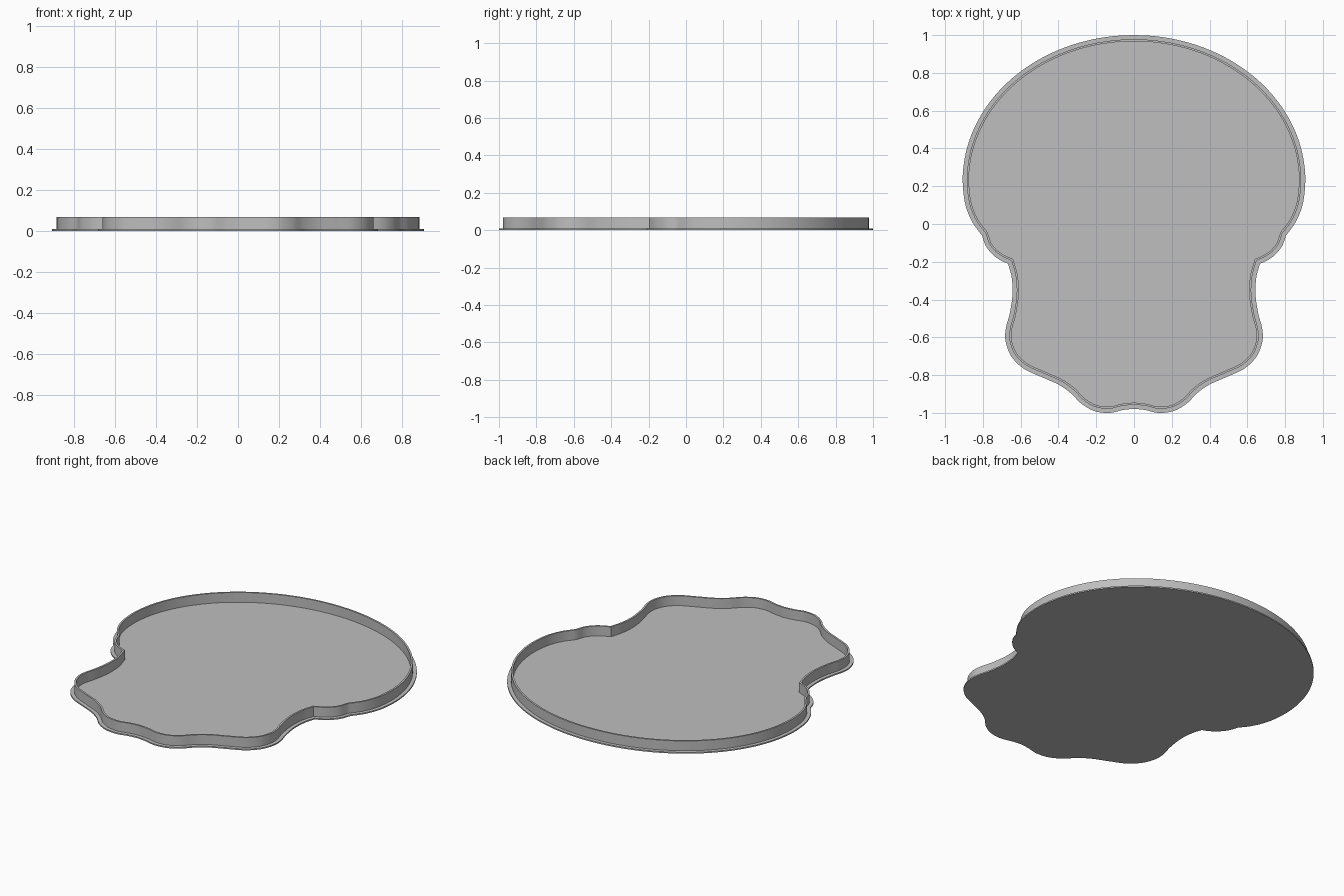
import bpy, bmesh, math
from mathutils import Vector

if "Cube" in bpy.data.objects:
    bpy.data.objects.remove(bpy.data.objects["Cube"], do_unlink=True)

grey = bpy.data.materials.new("light_grey")
grey.use_nodes = True
tone = (0.52, 0.52, 0.52, 1)
grey.diffuse_color = tone
grey.node_tree.nodes["Principled BSDF"].inputs["Base Color"].default_value = tone

PLATE_TOP, RIM_TOP = 0.008, 0.068
RIM_OUT, RIM_IN = 0.022, 0.033


def smooth_run(points, steps=6):
    """Catmull-Rom samples through the points, without the last one."""
    p = [Vector(q) for q in points]
    p = [2 * p[0] - p[1]] + p + [2 * p[-1] - p[-2]]
    out = []
    for a, b, c, d in zip(p, p[1:], p[2:], p[3:]):
        for i in range(steps):
            t = i / steps
            out.append(0.5 * (2 * b + (c - a) * t + (2 * a - 5 * b + 4 * c - d) * t * t
                              + (3 * b - a - 3 * c + d) * t ** 3))
    return out


def inset(loop, dist):
    """Move a clockwise loop inwards by a constant distance."""
    out = []
    for i, p in enumerate(loop):
        u = (p - loop[i - 1]).normalized()
        v = (loop[(i + 1) % len(loop)] - p).normalized()
        n, m = Vector((u.y, -u.x)), Vector((v.y, -v.x))
        out.append(p + (n + m) * dist / (1 + n.dot(m)))
    return out


def loft(name, levels, cap_start, cap_end):
    """Bridge a series of (outline, height) loops."""
    bm = bmesh.new()
    rings = [[bm.verts.new((p.x, p.y, z)) for p in loop] for loop, z in levels]
    for low, high in zip(rings, rings[1:]):
        for i in range(len(low)):
            bm.faces.new((low[i - 1], low[i], high[i], high[i - 1]))
    if cap_start:
        bm.faces.new(rings[0])
    if cap_end:
        bm.faces.new(rings[-1])
    bmesh.ops.recalc_face_normals(bm, faces=bm.faces)
    mesh = bpy.data.meshes.new(name)
    bm.to_mesh(mesh)
    bm.free()
    mesh.materials.append(grey)
    ob = bpy.data.objects.new(name, mesh)
    bpy.context.collection.objects.link(ob)
    bpy.ops.object.select_all(action="DESELECT")
    ob.select_set(True)
    bpy.context.view_layer.objects.active = ob
    bpy.ops.object.shade_smooth_by_angle(angle=math.radians(30))


# Half outline: domed crown, cheek bump, then waist and jaw
dome = [(0.907 * math.sin(a), 0.23 + 0.77 * math.cos(a))
        for a in (math.radians(5 * i) for i in range(19))]
crown = dome + [(0.9, 0.14), (0.883, 0.07), (0.85, 0), (0.805, -0.06)]
cheek = [(0.805, -0.06), (0.785, -0.115), (0.75, -0.16), (0.71, -0.19), (0.667, -0.21)]
jaw = [(0.667, -0.21), (0.648, -0.28), (0.643, -0.37), (0.657, -0.47), (0.678, -0.55),
       (0.68, -0.62), (0.65, -0.7), (0.585, -0.765), (0.49, -0.81), (0.4, -0.85),
       (0.335, -0.895), (0.28, -0.95), (0.21, -0.99), (0.13, -1), (0.06, -0.985), (0, -0.978)]
right = smooth_run(crown) + smooth_run(cheek) + smooth_run(jaw) + [Vector(jaw[-1])]
outline = right + [Vector((-p.x, p.y)) for p in right[-2:0:-1]]

outer, inner = inset(outline, RIM_OUT), inset(outline, RIM_IN)

# Thin base plate
loft("base_plate", [(outline, 0), (outline, PLATE_TOP)], True, True)

# Upright rim standing just inside the plate edge
loft("rim_wall", [(outer, PLATE_TOP), (outer, RIM_TOP), (inner, RIM_TOP), (inner, PLATE_TOP)],
     False, False)
